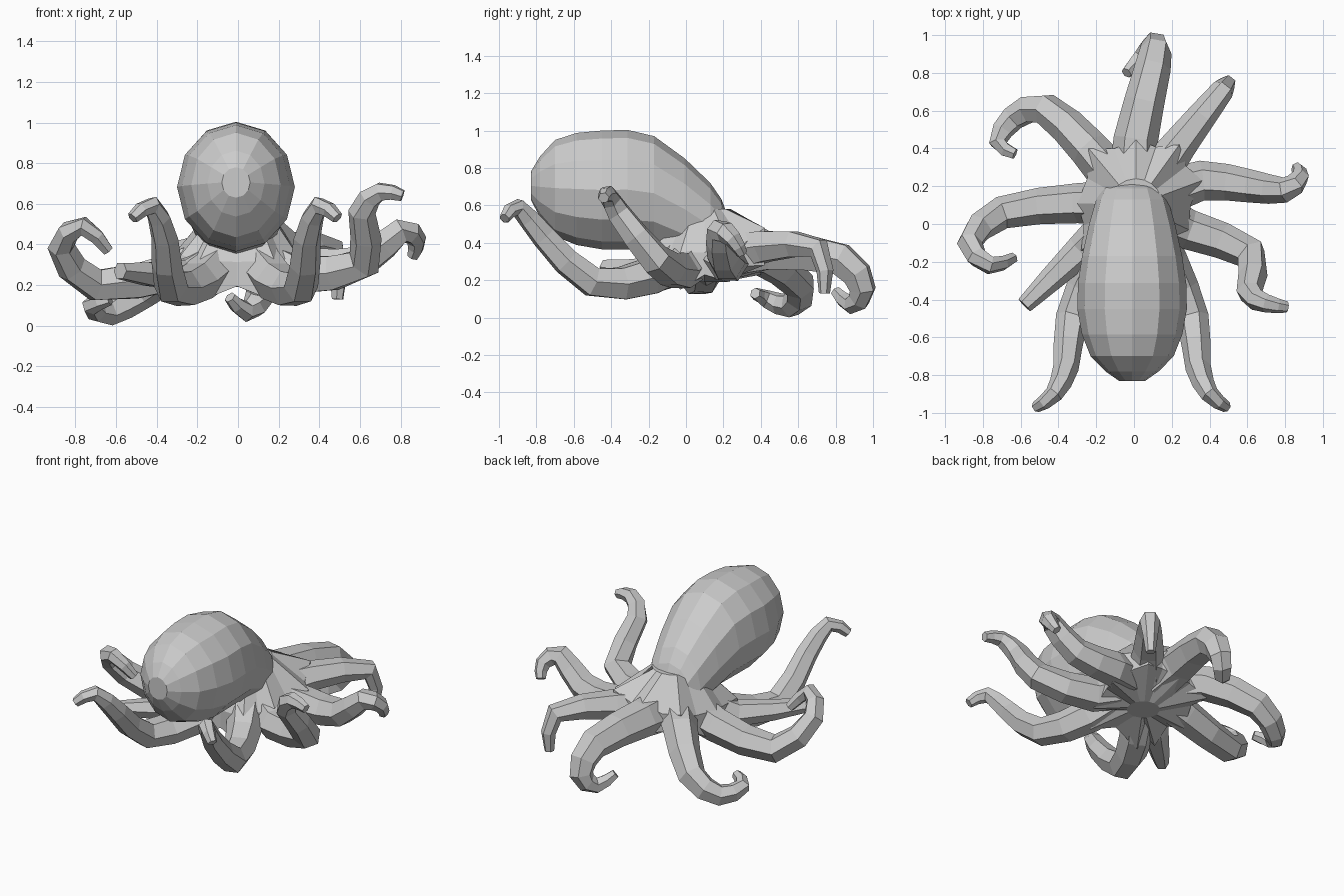
import bpy
from math import sin, cos, pi, atan2
from mathutils import Vector

if "Cube" in bpy.data.objects:
    bpy.data.objects.remove(bpy.data.objects["Cube"])

UP = Vector((0, 0, 1))
HUB = Vector((0.01, 0.1, 0))


def smooth(points):
    """Insert one curved midpoint between each pair of control points."""
    p = [Vector(q) for q in points]
    out = []
    for i in range(len(p) - 1):
        before, after = p[max(i - 1, 0)], p[min(i + 2, len(p) - 1)]
        out += [p[i], (9 * (p[i] + p[i + 1]) - before - after) / 16]
    return out + [p[-1]]


def loft(name, rings):
    """Skin equal-sized rings and close both ends."""
    n = len(rings[0])
    verts = [p for ring in rings for p in ring]
    faces = [(i + j, i + (j + 1) % n, i + n + (j + 1) % n, i + n + j)
             for i in range(0, len(verts) - n, n) for j in range(n)]
    faces += [tuple(reversed(range(n))), tuple(range(len(verts) - n, len(verts)))]
    mesh = bpy.data.meshes.new(name)
    mesh.from_pydata(verts, [], faces)
    obj = bpy.data.objects.new(name, mesh)
    bpy.context.collection.objects.link(obj)


def circle(n):
    return [(cos(2 * pi * k / n), sin(2 * pi * k / n)) for k in range(n)]


roots = []


def arm(name, *path, base=0.125, tip=0.03):
    """Tapered six-sided tube from the hub along a curling path."""
    first = Vector(path[0])
    roots.append(first)
    start = HUB.lerp(first, 0.4)
    start.z = 0.34
    pts = smooth([start, *path])
    rings, u, last = [], None, len(pts) - 1
    for i, p in enumerate(pts):
        t = (pts[min(i + 1, last)] - pts[max(i - 1, 0)]).normalized()
        u = UP.cross(t) if u is None else u
        u = (u - t * u.dot(t)).normalized()
        r = base + (tip - base) * i / last
        rings.append([p + r * (u * c + t.cross(u) * s) for c, s in circle(6)])
    loft(name, rings)


# Bulbous mantle and head: y, bottom z, top z, half width
profile = smooth([(-.83, .63, .78, .07), (-.7, .435, .95, .22), (-.45, .365, 1, .29),
                  (-.17, .36, .97, .265), (.13, .26, .72, .19), (.21, .28, .58, .14)])
loft("mantle", [[(w * c - 0.01, y, (lo + hi) / 2 + (hi - lo) / 2 * s) for c, s in circle(12)]
                for y, lo, hi, w in profile])

# Rear arms
arm("rear_arm", (.01, .45, .36), (.1, .83, .31), (.11, .945, .15), (.04, .88, .07),
    (-.04, .8, .14), base=.14)
arm("rear_right_arm", (.24, .42, .38), (.47, .71, .37), (.49, .74, .13))
arm("rear_left_arm", (-.24, .4, .33), (-.47, .61, .17), (-.64, .56, .065), (-.72, .43, .1),
    (-.63, .37, .13))

# Side arms
arm("right_arm", (.36, .23, .29), (.62, .2, .32), (.8, .18, .465), (.88, .25, .42),
    (.86, .3, .34))
arm("right_front_arm", (.29, -.03, .25), (.62, -.16, .31), (.61, -.36, .56), (.7, -.42, .66),
    (.81, -.44, .64))
arm("left_arm", (-.3, .11, .27), (-.7, .06, .2), (-.87, -.1, .39), (-.76, -.22, .49),
    (-.64, -.18, .37))
arm("left_front_arm", (-.28, -.14, .25), (-.58, -.43, .27), tip=0.045)

# Pair of raised front arms
for side, sx in (("right", 1), ("left", -1.06)):
    arm("front_" + side + "_arm", (.18 * sx, -.2, .22), (.31 * sx, -.5, .19),
        (.34 * sx, -.76, .43), (.4 * sx, -.9, .59), (.49 * sx, -.97, .53))

# Skirt of skin joining the arm roots, dipping in between each pair
roots.sort(key=lambda p: atan2(p.y - HUB.y, p.x - HUB.x))
bottom, lower, upper, top = [], [], [], []
for i, p in enumerate(roots):
    mid = (p + roots[(i + 1) % len(roots)]) / 2
    valley = HUB.lerp(mid, 0.92)
    valley.z = mid.z * 0.7 + 0.1
    for q, h in ((p, 0.1), (valley, 0.06)):
        d = Vector((q.x - HUB.x, q.y - HUB.y, 0)).normalized()
        bottom.append(HUB + d * 0.1 + UP * 0.19)
        lower.append(q - UP * h)
        upper.append(q + UP * h)
        top.append(HUB + d * 0.14 + UP * 0.58)
loft("arm_web", [bottom, lower, upper, top])
